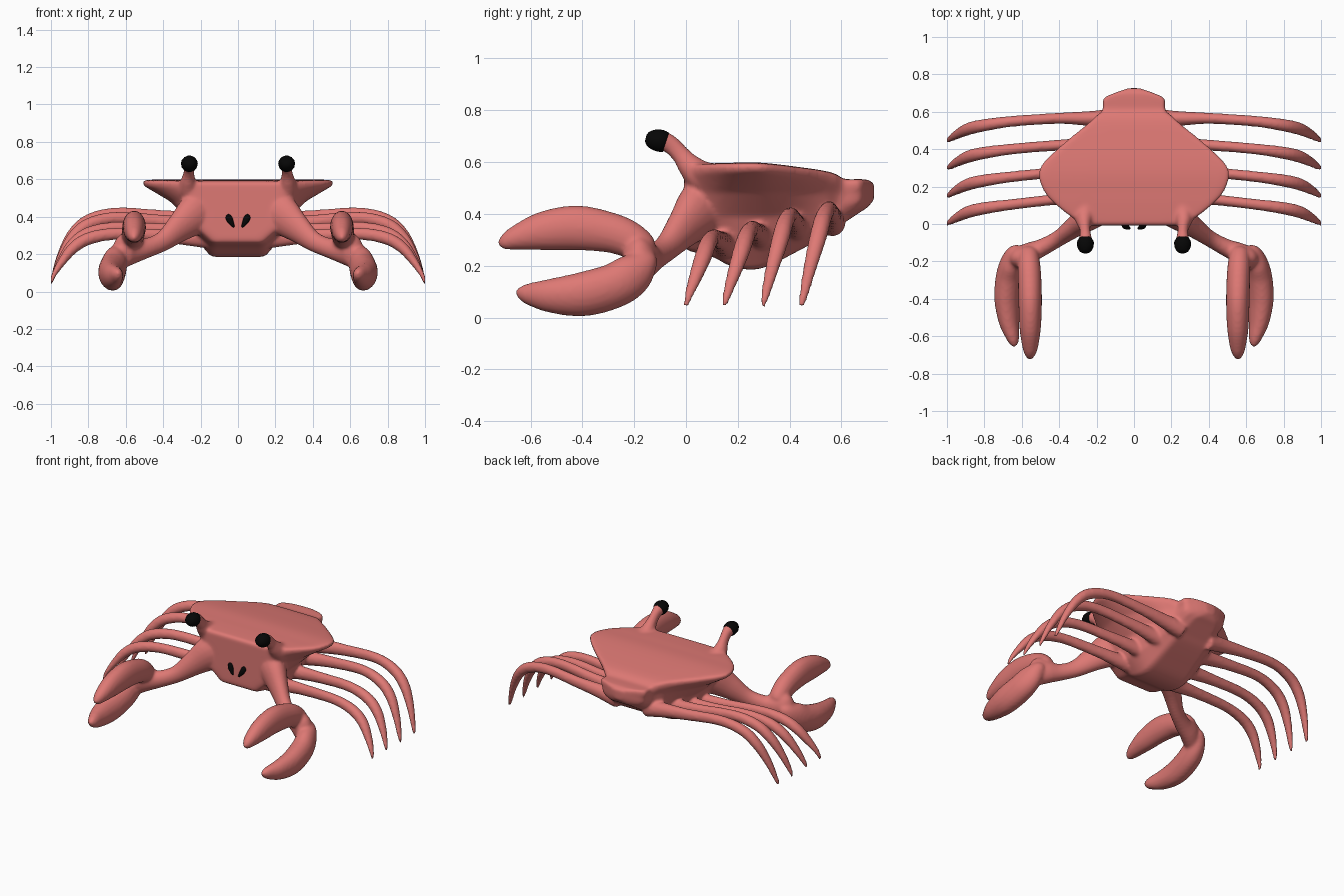
import bpy, bmesh, math
from mathutils import Vector


def material(name, rgb):
    m = bpy.data.materials.new(name)
    m.diffuse_color = (*rgb, 1)
    return m


RED = material("coral red", (0.73, 0.19, 0.175))
BLACK = material("black", (0.002, 0.002, 0.002))


def smooth_rows(rows, n):
    """Catmull-Rom interpolation of rows of numbers."""
    out = []
    for i in range(len(rows) - 1):
        p0, p1 = rows[max(i - 1, 0)], rows[i]
        p2, p3 = rows[i + 1], rows[min(i + 2, len(rows) - 1)]
        for k in range(n):
            t = k / n
            out.append([0.5 * (2 * b + (c - a) * t + (2 * a - 5 * b + 4 * c - d) * t * t
                               + (3 * b - a - 3 * c + d) * t ** 3)
                        for a, b, c, d in zip(p0, p1, p2, p3)])
    out.append(list(rows[-1]))
    return out


def loft(name, rings, mat, signs=(1, -1)):
    """Skin a list of closed rings, cap both ends, and repeat mirrored in x."""
    bm = bmesh.new()
    for s in signs:
        vs = [[bm.verts.new((s * p[0], p[1], p[2])) for p in r] for r in rings]
        n = len(rings[0])
        for a, b in zip(vs, vs[1:]):
            for j in range(n):
                bm.faces.new((a[j], a[(j + 1) % n], b[(j + 1) % n], b[j]))
        bm.faces.new(vs[0])
        bm.faces.new(vs[-1])
    bmesh.ops.recalc_face_normals(bm, faces=bm.faces)
    me = bpy.data.meshes.new(name)
    bm.to_mesh(me)
    bm.free()
    me.materials.append(mat)
    me.shade_smooth()
    ob = bpy.data.objects.new(name, me)
    bpy.context.collection.objects.link(ob)
    return ob


def tube(name, rows, ref, mat=RED, sides=18, n=6):
    """Tapered elliptical limb: rows are x, y, z, radius along ref, other radius."""
    rows = smooth_rows(rows, n)
    pts = [Vector(r[:3]) for r in rows]
    rings = []
    for i, (p, r) in enumerate(zip(pts, rows)):
        t = (pts[min(i + 1, len(pts) - 1)] - pts[max(i - 1, 0)]).normalized()
        a = Vector(ref)
        a = (a - t * a.dot(t)).normalized()
        b = t.cross(a)
        ra, rb = max(r[3], 0.002), max(r[4], 0.002)
        rings.append([p + a * ra * math.cos(w) + b * rb * math.sin(w)
                      for w in (2 * math.pi * k / sides for k in range(sides))])
    return loft(name, rings, mat)


# Shell: y, rim half width, top z, middle half width and z, bottom half width and z
stations = [
    (-0.008, 0.23, 0.575, 0.22, 0.43, 0.10, 0.29),
    (0.006, 0.29, 0.588, 0.25, 0.41, 0.14, 0.26),
    (0.10, 0.415, 0.595, 0.27, 0.39, 0.15, 0.235),
    (0.17, 0.48, 0.597, 0.27, 0.39, 0.15, 0.20),
    (0.25, 0.51, 0.599, 0.27, 0.39, 0.15, 0.185),
    (0.32, 0.492, 0.595, 0.26, 0.39, 0.15, 0.20),
    (0.42, 0.39, 0.583, 0.235, 0.40, 0.14, 0.25),
    (0.53, 0.255, 0.567, 0.20, 0.41, 0.13, 0.31),
    (0.58, 0.20, 0.553, 0.165, 0.42, 0.12, 0.345),
    (0.61, 0.168, 0.535, 0.16, 0.43, 0.11, 0.365),
    (0.67, 0.163, 0.534, 0.15, 0.45, 0.10, 0.405),
    (0.70, 0.105, 0.532, 0.10, 0.465, 0.07, 0.425),
    (0.726, 0.03, 0.518, 0.03, 0.48, 0.02, 0.455),
]
rings = []
for y, w, zt, wm, zm, wb, zb in smooth_rows(stations, 6):
    half = [(w * 0.5, zt), (w * 0.9, zt - 0.001), (w * 0.98, zt - 0.004), (w, zt - 0.014),
            (w * 0.96 + wm * 0.04, zt - 0.035),
            (wm + (w - wm) * 0.4, zm + (zt - zm) * 0.45),
            (wm, zm), (wb + (wm - wb) * 0.6, zb + (zm - zb) * 0.45), (wb, zb + 0.008),
            (wb * 0.85, zb)]
    ring = [(0, zt)] + half + [(0, zb)] + [(-x, z) for x, z in reversed(half)]
    rings.append([(x, y, z) for x, z in ring])
skin = [loft("crab_body", rings, RED, signs=(1,))]

# Four pairs of arched walking legs
for i, peak in enumerate((0.34, 0.372, 0.425, 0.448)):
    yt = -0.004 + 0.148 * i
    c = peak - 0.031
    b = 0.275 + 0.03 * i
    fall = lambda f: 0.05 + (c - 0.05) * f
    skin.append(tube("walking_leg_%d" % (i + 1), [
        (0.10, yt + 0.158 - 0.010 * i, b, 0.05, 0.055),
        (0.24, yt + 0.148 - 0.008 * i, b + 0.35 * (c - b), 0.040, 0.046),
        (0.40, yt + 0.137 - 0.004 * i, b + 0.65 * (c - b), 0.030, 0.037),
        (0.64, yt + 0.110, c, 0.029, 0.033),
        (0.79, yt + 0.09, fall(0.91), 0.033, 0.034),
        (0.88, yt + 0.070, fall(0.71), 0.034, 0.031),
        (0.945, yt + 0.04, fall(0.40), 0.027, 0.022),
        (0.986, yt + 0.014, 0.085, 0.018, 0.013),
        (1.0, yt + 0.004, 0.040, 0.010, 0.008)], (0, 1, 0)))

# Claw arms ending in a rounded palm
skin.append(tube("claw_arm", [
    (0.16, 0.11, 0.44, 0.13, 0.09), (0.23, 0.05, 0.41, 0.115, 0.08),
    (0.31, -0.01, 0.345, 0.082, 0.058), (0.40, -0.075, 0.27, 0.055, 0.044),
    (0.49, -0.125, 0.232, 0.054, 0.047), (0.56, -0.155, 0.222, 0.075, 0.056),
    (0.61, -0.185, 0.22, 0.09, 0.06), (0.64, -0.215, 0.215, 0.05, 0.04),
    (0.65, -0.225, 0.215, 0.015, 0.015)], (0, 0, 1)))

# Upper and lower claw fingers
skin.append(tube("upper_claw_finger", [
    (0.565, -0.13, 0.25, 0.02, 0.02), (0.565, -0.15, 0.262, 0.05, 0.05),
    (0.562, -0.21, 0.297, 0.060, 0.070), (0.558, -0.29, 0.327, 0.063, 0.078),
    (0.555, -0.42, 0.346, 0.063, 0.087), (0.555, -0.55, 0.334, 0.058, 0.076),
    (0.555, -0.65, 0.309, 0.044, 0.050), (0.556, -0.70, 0.292, 0.028, 0.031),
    (0.556, -0.725, 0.288, 0.010, 0.012)], (1, 0, 0)))
skin.append(tube("lower_claw_finger", [
    (0.60, -0.135, 0.24, 0.02, 0.02), (0.625, -0.155, 0.215, 0.05, 0.05),
    (0.652, -0.205, 0.168, 0.062, 0.082), (0.668, -0.28, 0.122, 0.070, 0.088),
    (0.678, -0.40, 0.090, 0.068, 0.087), (0.669, -0.52, 0.084, 0.054, 0.068),
    (0.65, -0.60, 0.09, 0.037, 0.046), (0.642, -0.638, 0.095, 0.024, 0.028),
    (0.64, -0.656, 0.097, 0.009, 0.010)], (1, 0, -0.25)))

# Eye stalks flaring out of the front corners
skin.append(tube("eye_stalk", [
    (0.25, 0.12, 0.52, 0.09, 0.07), (0.262, 0.06, 0.545, 0.066, 0.062),
    (0.266, 0.015, 0.585, 0.044, 0.048), (0.263, -0.02, 0.628, 0.030, 0.036),
    (0.26, -0.06, 0.668, 0.031, 0.036), (0.26, -0.095, 0.684, 0.040, 0.040)], (1, 0, 0)))

# Fuse the red parts into one soft continuous skin
bpy.ops.object.select_all(action='DESELECT')
for ob in skin:
    ob.select_set(True)
bpy.context.view_layer.objects.active = skin[0]
bpy.ops.object.join()
body = bpy.context.view_layer.objects.active
fuse = body.modifiers.new("fuse", 'REMESH')
fuse.mode = 'VOXEL'
fuse.voxel_size = 0.0095
fuse.use_smooth_shade = True
soft = body.modifiers.new("soften", 'SMOOTH')
soft.factor = 0.5
soft.iterations = 7

# Black eyes
tube("eye", [
    (0.26, -0.078, 0.676, 0.036, 0.040), (0.26, -0.098, 0.682, 0.045, 0.044),
    (0.26, -0.125, 0.687, 0.042, 0.040), (0.26, -0.147, 0.692, 0.029, 0.027),
    (0.26, -0.155, 0.694, 0.012, 0.012)], (1, 0, 0), BLACK, 14, 3)

# Small black mouth parts
tube("mouth_part", [
    (0.053, 0.018, 0.412, 0.010, 0.010), (0.050, -0.006, 0.398, 0.017, 0.015),
    (0.040, -0.016, 0.375, 0.016, 0.014), (0.022, -0.024, 0.345, 0.005, 0.005)],
    (1, 0, 0), BLACK, 8, 3)
